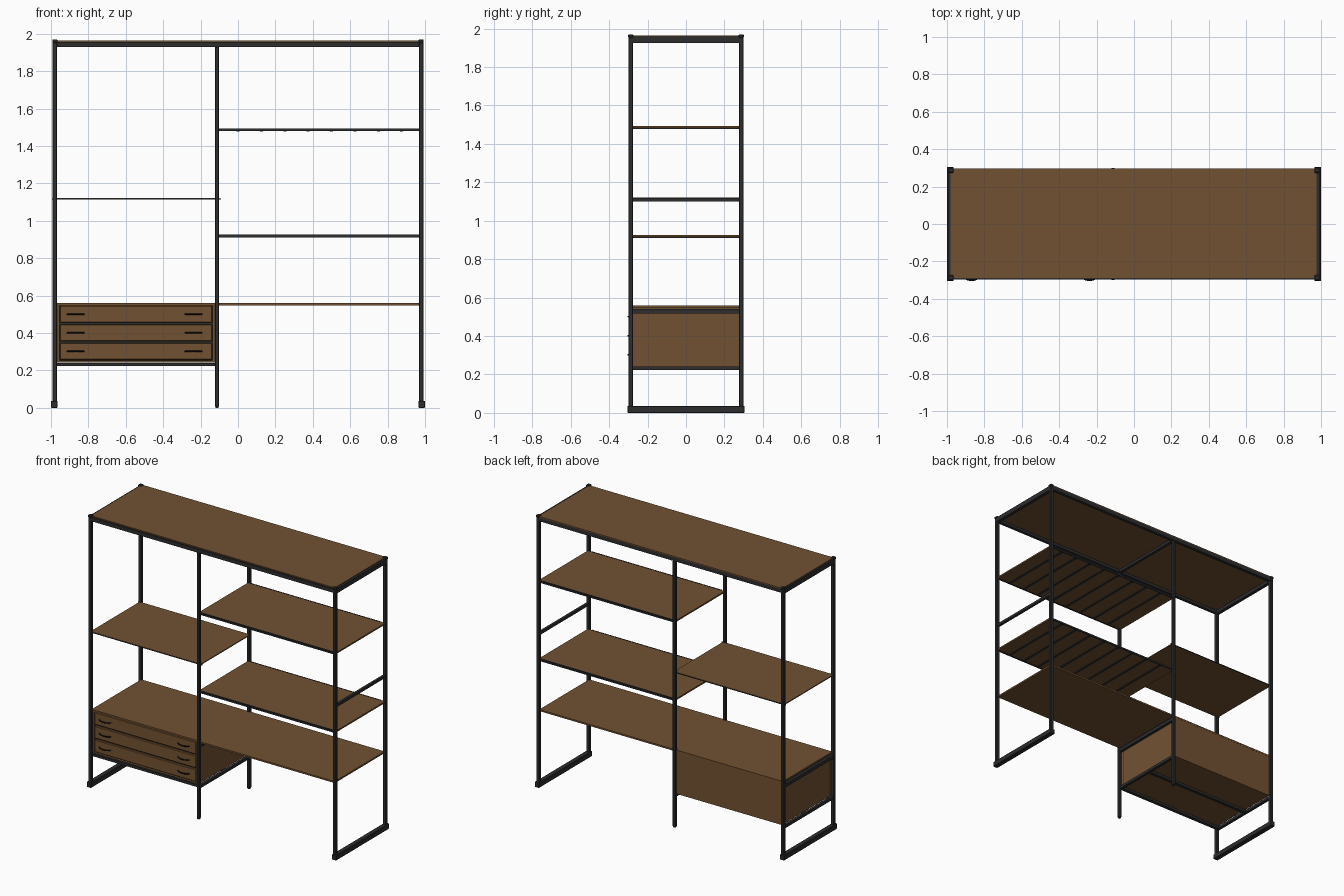
import bpy, bmesh, math
from mathutils import Vector

if "Cube" in bpy.data.objects:
    bpy.data.objects.remove(bpy.data.objects["Cube"])


def material(name, rgb):
    m = bpy.data.materials.new(name)
    m.diffuse_color = (*rgb, 1)
    m.use_nodes = True
    m.node_tree.nodes["Principled BSDF"].inputs["Base Color"].default_value = m.diffuse_color
    return m


WOOD = material("brown wood", (0.165, 0.083, 0.031))
STEEL = material("dark steel", (0.026, 0.026, 0.028))
BLACK = material("black handle", (0.008, 0.008, 0.008))


def box(name, x, y, z, mat, bevel=0.0):
    """Box from (min, max) ranges on each axis."""
    bm = bmesh.new()
    bmesh.ops.create_cube(bm, size=1)
    for v in bm.verts:
        v.co = Vector([(r[0] + r[1]) / 2 + c * (r[1] - r[0])
                       for c, r in zip(v.co, (x, y, z))])
    mesh = bpy.data.meshes.new(name)
    bm.to_mesh(mesh)
    bm.free()
    mesh.materials.append(mat)
    ob = bpy.data.objects.new(name, mesh)
    bpy.context.collection.objects.link(ob)
    if bevel:
        mod = ob.modifiers.new("edge", "BEVEL")
        mod.width = bevel
        mod.segments = 1
    return ob


def around(c, w):
    return (c - w / 2, c + w / 2)


END, MID, DEPTH, TUBE = 0.979, -0.112, 0.287, 0.024

# End frames: posts, caps, foot rails and top side rails
for sx, side in ((-1, "left"), (1, "right")):
    x = sx * END
    for sy, pos in ((-1, "front"), (1, "back")):
        y = sy * DEPTH
        box(f"{side}_{pos}_post", around(x, TUBE), around(y, TUBE), (0.03, 1.955), STEEL, 0.003)
        box(f"{side}_{pos}_cap", around(x, 0.028), around(y, 0.028), (1.952, 1.97), STEEL, 0.004)
    box(f"{side}_foot_rail", around(sx * 0.982, 0.036), (-0.305, 0.305), (0, 0.037), STEEL, 0.003)
    box(f"{side}_top_rail", around(x, TUBE), (-DEPTH, DEPTH), (1.925, 1.958), STEEL)
box("right_side_rail", around(END, 0.018), (-DEPTH, DEPTH), (1.1, 1.119), STEEL)

# Middle posts, top perimeter and cross rail
for sy, pos in ((-1, "front"), (1, "back")):
    y = sy * DEPTH
    box(f"middle_{pos}_post", around(MID, 0.022), around(y, TUBE), (0.006, 1.93), STEEL, 0.003)
    box(f"middle_{pos}_foot", around(MID, 0.016), around(y, 0.016), (0, 0.008), STEEL)
    box(f"top_{pos}_rail", (-END, END), around(y, 0.022), (1.93, 1.957), STEEL)
box("top_cross_rail", around(MID, 0.02), (-DEPTH, DEPTH), (1.93, 1.95), STEEL)

# Top board
box("top_board", (-0.98, 0.976), (-0.288, 0.298), (1.95, 1.964), WOOD)

# Slatted shelves of the right bay
for label, z in (("upper", 1.485), ("lower", 0.918)):
    box(f"{label}_shelf_board", (-0.115, 0.982), (-0.278, 0.278), (z - 0.003, z + 0.008), WOOD)
    for sy, pos in ((-1, "front"), (1, "back")):
        box(f"{label}_shelf_{pos}_rail", (-0.122, 0.988), around(sy * 0.282, 0.01),
            (z - 0.006, z + 0.004), STEEL)
        box(f"{label}_shelf_{pos}_lip", (-0.09, 0.95), around(sy * 0.279, 0.008),
            (z + 0.003, z + 0.009), STEEL)
    for i in range(8):
        box(f"{label}_shelf_slat", around(0.0 + i * 0.125, 0.016), (-0.278, 0.278),
            (z - 0.008, z - 0.002), STEEL)

# Thin shelf of the left bay with its edge strips
box("left_shelf", (-0.985, -0.1), (-0.28, 0.28), (1.114, 1.121), WOOD)
for sy, pos in ((-1, "front"), (1, "back")):
    box(f"left_shelf_{pos}_strip", (-0.995, -0.09), around(sy * 0.281, 0.004), (1.114, 1.12), STEEL)

# Low desk shelf of the right bay
box("desk_shelf", (-0.115, 0.975), (-0.285, 0.285), (0.548, 0.56), WOOD)

# Drawer cabinet carcass
XL, XR = -0.967, -0.124
box("cabinet_top", (-0.975, -0.113), (-0.282, 0.285), (0.548, 0.56), WOOD)
box("cabinet_bottom", (XL, XR), (-0.272, 0.28), (0.242, 0.254), WOOD)
box("cabinet_back", (XL, XR), (0.27, 0.284), (0.242, 0.55), WOOD)
for x, side in ((XL, "left"), (XR, "right")):
    s = 1 if side == "left" else -1
    box(f"cabinet_{side}_side", tuple(sorted((x, x + s * 0.012))), (-0.28, 0.28), (0.242, 0.55), WOOD)
box("drawer_recess", (XL, XR), (-0.262, -0.256), (0.25, 0.55), STEEL)

# Steel cradle carrying the cabinet
for x, side in ((-END, "left"), (MID, "right")):
    box(f"cabinet_{side}_upper_rail", around(x, 0.02), (-DEPTH, DEPTH), (0.516, 0.54), STEEL)
    box(f"cabinet_{side}_lower_rail", around(x, 0.02), (-DEPTH, DEPTH), (0.222, 0.242), STEEL)
for y, pos in ((-0.272, "front"), (0.02, "centre")):
    box(f"cabinet_{pos}_rail", (-END, MID), around(y, 0.024), (0.224, 0.241), STEEL)


# Bow handle: a short tube bent out from the drawer face
def handle(x, z):
    cu = bpy.data.curves.new("drawer_handle", "CURVE")
    cu.dimensions = "3D"
    cu.bevel_depth = 0.004
    cu.bevel_resolution = 1
    sp = cu.splines.new("POLY")
    sp.points.add(8)
    for i, p in enumerate(sp.points):
        t = i / 8
        p.co = (x + (t - 0.5) * 0.09, -0.28 - 0.021 * math.sin(math.pi * t) ** 0.6, z, 1)
    cu.materials.append(BLACK)
    bpy.context.collection.objects.link(bpy.data.objects.new("drawer_handle", cu))


# Three drawers with two handles each
for i in range(3):
    z = 0.302 + i * 0.0995
    box("drawer_front", (-0.952, -0.139), (-0.282, -0.262), around(z, 0.09), WOOD, 0.004)
    for x in (-0.868, -0.238):
        handle(x, z)
